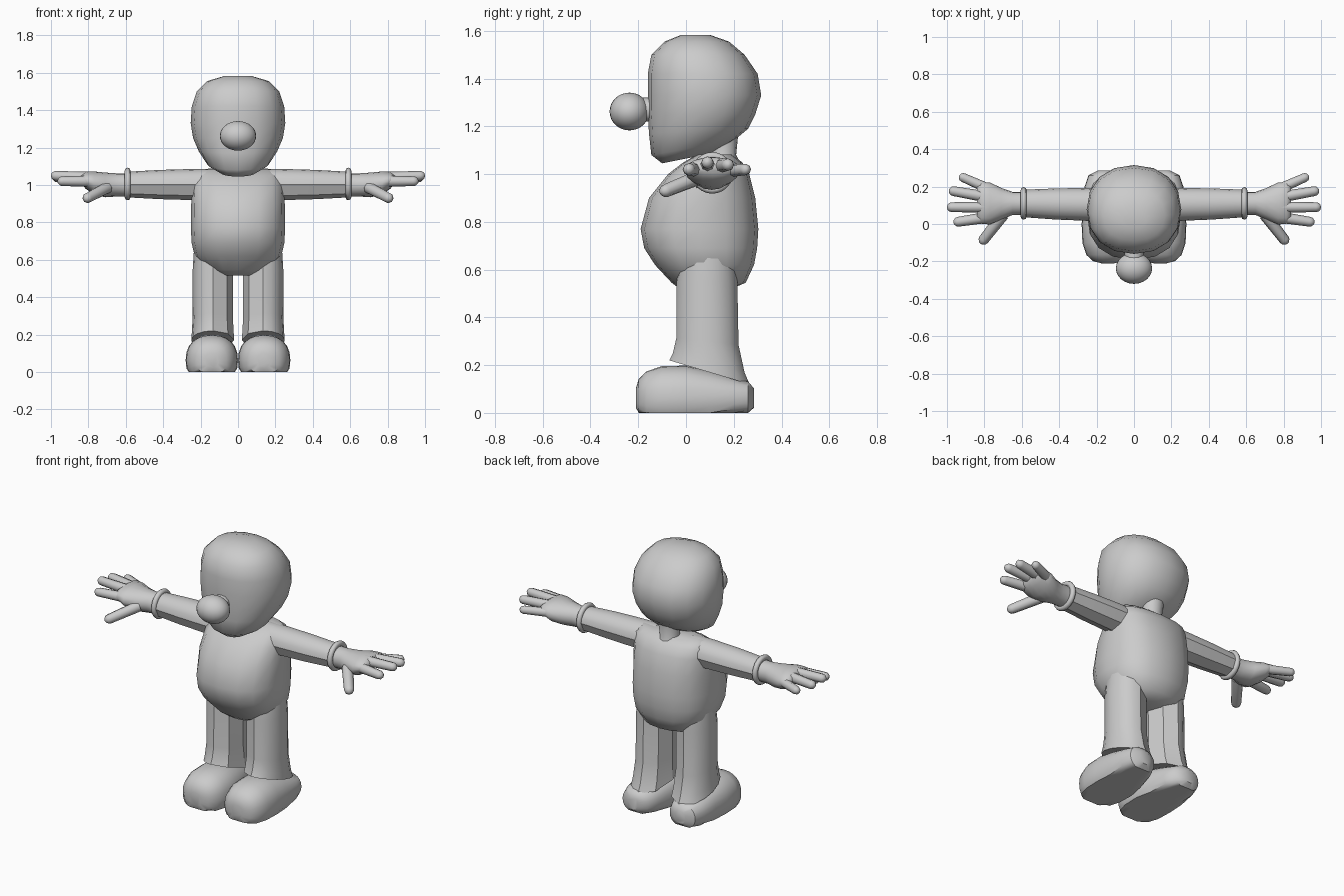
import bpy, bmesh, math
from mathutils import Vector

if "Cube" in bpy.data.objects:
    bpy.data.objects.remove(bpy.data.objects["Cube"])

grey = bpy.data.materials.new("light grey")
grey.use_nodes = True
grey.diffuse_color = (0.6, 0.6, 0.6, 1)
grey.node_tree.nodes["Principled BSDF"].inputs["Base Color"].default_value = grey.diffuse_color

ROUND = [i * 22.5 for i in range(16)]
# Smooth on one half, three-cornered on the other half
HALF = [i * 22.5 for i in range(9)] + [225, 270, 315]


def finish(obj, name, smooth=60, mirror=False):
    obj.name = name
    obj.data.materials.append(grey)
    bpy.ops.object.select_all(action='DESELECT')
    obj.select_set(True)
    bpy.context.view_layer.objects.active = obj
    bpy.ops.object.shade_smooth_by_angle(angle=math.radians(smooth))
    if mirror:
        obj.modifiers.new("Mirror", 'MIRROR').use_mirror_merge = False
    return obj


def loft(name, rings, angles=ROUND, power=2.0, floor=None, smooth=60, mirror=False):
    """Skin a row of superellipse rings, each given as (centre, u, v)."""
    bm = bmesh.new()
    loops = []
    for c, u, v in rings:
        loop = []
        for a in angles:
            ca, sa = math.cos(math.radians(a)), math.sin(math.radians(a))
            p = Vector(c)
            p += Vector(u) * math.copysign(abs(ca) ** (2 / power), ca)
            p += Vector(v) * math.copysign(abs(sa) ** (2 / power), sa)
            if floor is not None:
                p.z = max(p.z, floor)
            loop.append(bm.verts.new(p))
        loops.append(loop)
    n = len(angles)
    for a, b in zip(loops, loops[1:]):
        for i in range(n):
            bm.faces.new((a[i], a[(i + 1) % n], b[(i + 1) % n], b[i]))
    bm.faces.new(loops[0])
    bm.faces.new(loops[-1])
    bmesh.ops.recalc_face_normals(bm, faces=bm.faces)
    mesh = bpy.data.meshes.new(name)
    bm.to_mesh(mesh)
    bm.free()
    obj = bpy.data.objects.new(name, mesh)
    bpy.context.collection.objects.link(obj)
    return finish(obj, name, smooth, mirror)


def upright(rows):
    """Rings from (z, front y, back y, half width, tilt)."""
    return [((0, (f + b) / 2, z), (w, 0, 0), (0, (b - f) / 2, t)) for z, f, b, w, t in rows]


def finger(name, base, tip, r):
    base, tip = Vector(base), Vector(tip)
    d = (tip - base).normalized()
    u = d.cross(Vector((0, 0, 1))).normalized()
    v = u.cross(d)
    length = (tip - base).length
    rings = [(base, u * r * 1.15, v * r * 1.15)]
    for back, k in ((1, 1), (0.5, 0.87), (0.13, 0.5), (0, 0.1)):
        rings.append((base + d * (length - r * back), u * r * k, v * r * k))
    loft(name, rings, [i * 45 for i in range(8)], mirror=True)


# Head and neck
loft("head", upright([
    (1.065, -0.10, 0.10, 0.09, 0.02), (1.11, -0.145, 0.20, 0.165, 0.03),
    (1.18, -0.155, 0.26, 0.21, 0.01), (1.25, -0.16, 0.29, 0.24, 0),
    (1.33, -0.16, 0.315, 0.253, 0), (1.42, -0.16, 0.30, 0.247, 0),
    (1.50, -0.145, 0.245, 0.22, 0), (1.555, -0.09, 0.18, 0.165, 0),
    (1.583, -0.02, 0.10, 0.07, 0)]), power=2.2)
loft("neck", upright([(1.02, 0.08, 0.24, 0.08, 0), (1.08, 0.10, 0.21, 0.055, 0),
                      (1.18, 0.09, 0.22, 0.07, 0)]))

# Nose ball and its short stem
bpy.ops.mesh.primitive_uv_sphere_add(segments=24, ring_count=16, location=(0, -0.237, 1.262))
nose = bpy.context.object
nose.scale = (0.097, 0.083, 0.079)
finish(nose, "nose")
bpy.ops.mesh.primitive_cylinder_add(vertices=12, radius=0.05, depth=0.08,
                                    location=(0, -0.15, 1.27), rotation=(math.pi / 2, 0, 0))
finish(bpy.context.object, "nose_stem")

# Torso
loft("torso", upright([
    (0.515, -0.02, 0.18, 0.10, 0), (0.545, -0.06, 0.25, 0.17, 0),
    (0.62, -0.13, 0.285, 0.232, 0), (0.69, -0.175, 0.298, 0.248, 0),
    (0.77, -0.19, 0.303, 0.252, 0), (0.90, -0.155, 0.29, 0.25, 0),
    (1.00, -0.075, 0.265, 0.245, 0), (1.05, -0.01, 0.235, 0.235, 0),
    (1.083, 0.05, 0.19, 0.20, 0)]), power=2.4)

# Legs with a slanted, flared hem
legs = [(0.66, 0.09, 0.10, 0.115, 0), (0.55, 0.088, 0.107, 0.127, 0),
        (0.30, 0.09, 0.107, 0.13, -0.015), (0.21, 0.095, 0.112, 0.15, -0.04),
        (0.17, 0.098, 0.115, 0.168, -0.05)]
loft("legs", [((0.135, y, z), (0, -r, -t), (w, 0, 0)) for z, y, w, r, t in legs],
     HALF, smooth=31, mirror=True)

# Shoes with flat soles
shoes = [(-0.21, 0.035, 0.04), (-0.198, 0.08, 0.08), (-0.165, 0.115, 0.112),
         (-0.10, 0.136, 0.134), (0.0, 0.14, 0.136), (0.10, 0.125, 0.115),
         (0.20, 0.11, 0.085), (0.26, 0.085, 0.07), (0.285, 0.035, 0.04)]
loft("shoes", [((0.14 + max(0, y) * 0.07, y, 0.062), (w, 0, 0), (0, 0, h)) for y, w, h in shoes],
     [i * 15 for i in range(24)], power=2.3, floor=0, smooth=40, mirror=True)

# Arms, round above and faceted below
arms = [(0.12, 0.105, 0.085, 0.085), (0.25, 0.105, 0.088, 0.083),
        (0.42, 0.107, 0.083, 0.078), (0.60, 0.11, 0.073, 0.068)]
loft("arms", [((x, y, 1.002), (0, w, 0), (0, 0, h)) for x, y, w, h in arms],
     HALF, smooth=31, mirror=True)

# Glove cuffs
bpy.ops.mesh.primitive_torus_add(major_segments=24, minor_segments=8, major_radius=0.071,
                                 minor_radius=0.016, rotation=(0, math.pi / 2, 0))
cuff = bpy.context.object
bpy.ops.object.transform_apply(location=False, rotation=True, scale=False)
for vert in cuff.data.vertices:
    vert.co += Vector((0.59, 0.11, 1.005))
cuff.location = (0, 0, 0)
finish(cuff, "glove_cuffs", mirror=True)

# Palms
palms = [(0.59, 0.11, 1.0, 0.062, 0.062), (0.65, 0.11, 1.0, 0.062, 0.062),
         (0.71, 0.108, 1.0, 0.085, 0.066), (0.77, 0.11, 1.01, 0.112, 0.062),
         (0.815, 0.112, 1.025, 0.112, 0.045), (0.84, 0.112, 1.03, 0.09, 0.022)]
loft("palms", [((x, y, z), (0, w, 0), (0, 0, h)) for x, y, z, w, h in palms], mirror=True)

# Fingers and thumbs
finger("index_fingers", (0.79, 0.035, 1.02), (0.965, 0.008, 1.02), 0.026)
finger("middle_fingers", (0.79, 0.09, 1.04), (1.0, 0.09, 1.05), 0.026)
finger("ring_fingers", (0.79, 0.145, 1.035), (0.99, 0.18, 1.04), 0.026)
finger("little_fingers", (0.77, 0.185, 1.015), (0.935, 0.258, 1.02), 0.024)
finger("thumbs", (0.70, 0.05, 0.985), (0.82, -0.105, 0.922), 0.028)
